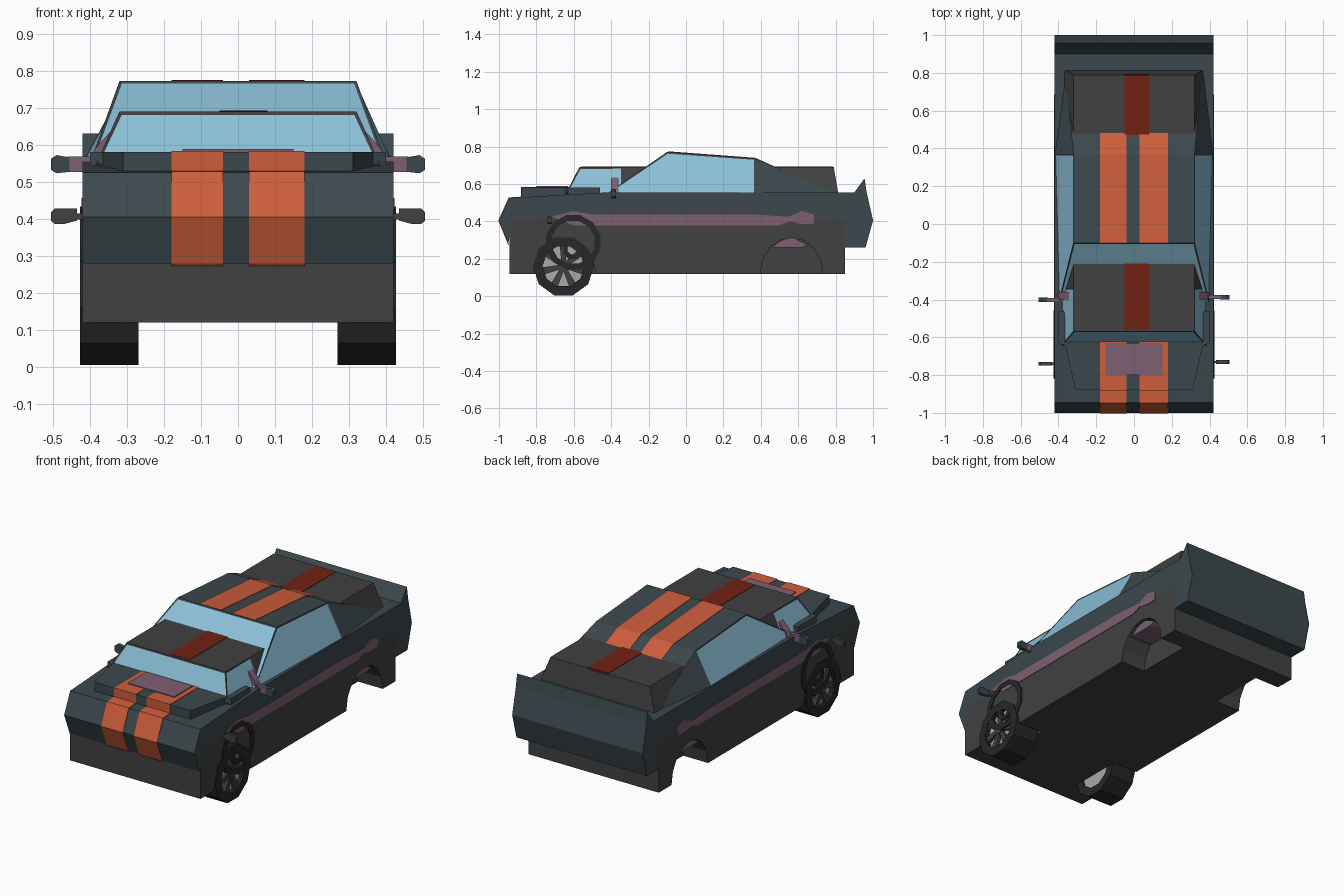
import bpy, bmesh
from math import sin, cos, pi

if "Cube" in bpy.data.objects:
    bpy.data.objects.remove(bpy.data.objects["Cube"])

def mat(name, *c):
    m = bpy.data.materials.new(name)
    m.diffuse_color = (*c, 1)
    m.use_nodes = True
    m.node_tree.nodes["Principled BSDF"].inputs["Base Color"].default_value = m.diffuse_color
    return m

SLATE = mat("slate_paint", .045, .065, .075)
GREY = mat("dark_grey", .052, .052, .052)
BLACK = mat("rubber", .02, .02, .02)
GLASS = mat("glass_blue", .26, .52, .68)
ORANGE = mat("orange", .62, .11, .045)
RED = mat("deep_red", .17, .015, .007)
PURPLE = mat("mauve", .21, .115, .165)
SILVER = mat("silver", .4, .4, .4)

def finish(name, bm, *mats):
    bmesh.ops.recalc_face_normals(bm, faces=bm.faces)
    me = bpy.data.meshes.new(name)
    bm.to_mesh(me)
    bm.free()
    for m in mats:
        me.materials.append(m)
    ob = bpy.data.objects.new(name, me)
    bpy.context.collection.objects.link(ob)
    return ob

def prism(name, pts, lo, hi, axis, m):
    """Extrude a 2D outline along an axis."""
    place = {'x': lambda p, h: (h, p[0], p[1]),
             'y': lambda p, h: (p[0], h, p[1]),
             'z': lambda p, h: (p[0], p[1], h)}[axis]
    bm = bmesh.new()
    a = [bm.verts.new(place(p, lo)) for p in pts]
    b = [bm.verts.new(place(p, hi)) for p in pts]
    bm.faces.new(a)
    bm.faces.new(b[::-1])
    n = len(pts)
    for i in range(n):
        j = (i + 1) % n
        bm.faces.new((a[i], a[j], b[j], b[i]))
    return finish(name, bm, m)

def rect(x0, x1, y0, y1):
    return [(x0, y0), (x1, y0), (x1, y1), (x0, y1)]

def circle(cy, cz, r, n):
    return [(cy + r * cos(-pi / 2 + pi / n + 2 * pi * i / n),
             cz + r * sin(-pi / 2 + pi / n + 2 * pi * i / n)) for i in range(n)]

def ring(name, cy, cz, r_in, r_out, x0, x1, n, m):
    """Flat-sided ring around the x axis."""
    bm = bmesh.new()
    loops = [[bm.verts.new((x, *p)) for p in circle(cy, cz, r, n)]
             for x, r in ((x0, r_in), (x0, r_out), (x1, r_out), (x1, r_in))]
    for k in range(4):
        a, b = loops[k], loops[(k + 1) % 4]
        for i in range(n):
            j = (i + 1) % n
            bm.faces.new((a[i], a[j], b[j], b[i]))
    return finish(name, bm, m)

def cabin(name, sections, paint, frame):
    """Loft of (y, x, z) bottom and top pairs; first bay is glazed."""
    bm = bmesh.new()
    rows = []
    for (yb, xb, zb), (yt, xt, zt) in sections:
        rows.append([bm.verts.new(c) for c in
                     ((-xb, yb, zb), (-xt, yt, zt), (xt, yt, zt), (xb, yb, zb))])
    glass = [bm.faces.new(rows[0])]
    bm.faces.new(rows[-1][::-1])
    for k, (a, b) in enumerate(zip(rows, rows[1:])):
        for i in range(4):
            j = (i + 1) % 4
            f = bm.faces.new((a[i], b[i], b[j], a[j]))
            if k == 0 and i in (0, 2):
                glass.append(f)
    bmesh.ops.recalc_face_normals(bm, faces=bm.faces)
    bmesh.ops.inset_individual(bm, faces=glass, thickness=frame, depth=-.003)
    for f in glass:
        f.material_index = 1
    return finish(name, bm, paint, GLASS)

def stripe(name, pts, x0, x1, m):
    inner = [(y + .008, z - .008) for y, z in reversed(pts)]
    return prism(name, pts + inner, x0, x1, 'x', m)

# Painted upper body with nose, tail and kicked-up spoiler
prism("upper_body", [(-.95, .28), (-1, .405), (-.945, .525), (-.42, .555), (.9, .555),
                     (.955, .63), (.965, .56), (1, .405), (.96, .26), (.85, .26),
                     (.85, .41), (-.93, .41)], -.42, .42, 'x', SLATE)

# Main cabin, and the lower cabin that passes through it
cabin("main_cabin", [((-.42, .40, .55), (-.1, .32, .772)),
                     ((.37, .42, .55), (.37, .32, .737)),
                     ((.79, .37, .55), (.785, .36, .556))], SLATE, .01)
cabin("inner_cabin", [((-.645, .385, .545), (-.57, .32, .69)),
                      ((-.34, .385, .545), (-.34, .32, .69)),
                      ((.815, .37, .545), (.79, .32, .69))], GREY, .011)

# Raised hood and mauve panel
prism("raised_hood", [(-.31, -.88), (.31, -.88), (.37, -.62), (-.37, -.62)], .52, .58, 'z', SLATE)
prism("hood_panel", rect(-.15, .15, -.8, -.63), .57, .588, 'z', PURPLE)

# Racing stripes
for i, (a, b) in enumerate(((-.18, -.04), (.03, .18))):
    stripe(f"nose_stripe_{i}", [(-.953, .28), (-1.003, .405), (-.948, .528), (-.87, .533)], a, b, ORANGE)
    stripe(f"hood_stripe_{i}", [(-.883, .53), (-.883, .583), (-.62, .583)], a, b, ORANGE)
    stripe(f"roof_stripe_{i}", [(-.1, .775), (.37, .74), (.49, .686)], a, b, ORANGE)
stripe("red_stripe", [(-.56, .693), (.785, .693)], -.05, .08, RED)

# Lower body: centre floor plus a skirt each side with wheel arches
prism("floor_block", rect(-.945, .85, .12, .41), -.26, .26, 'x', GREY)
skirt = [(-.945, .41), (-.945, .12)]
for cy in (-.65, .565):
    skirt += [(cy - .168 * cos(t * pi / 8), .12 + .192 * sin(t * pi / 8)) for t in range(9)]
skirt += [(.85, .12), (.85, .41)]

belt = [(-.72, .425), (-.6, .455), (-.5, .437), (.36, .437), (.55, .425), (.62, .456),
        (.685, .437), (.685, .388), (.62, .385), (.55, .4), (.5, .378), (-.6, .378)]
lens = [(.46, .26), (.5, .295), (.57, .315), (.65, .275), (.62, .26)]

for s, side in ((-1, "left"), (1, "right")):
    mx = lambda pts: [(s * x, z) for x, z in pts]
    prism(side + "_skirt", skirt, s * .26, s * .42, 'x', GREY)
    prism(side + "_belt_trim", belt, s * .40, s * .423, 'x', PURPLE)
    prism(side + "_arch_liner", lens, s * .25, s * .40, 'x', PURPLE)
    prism(side + "_hood_wing", mx([(.35, -.65), (.40, -.63), (.40, -.46), (.37, -.46)]),
          .53, .58, 'z', SLATE)
    prism(side + "_pillar_trim", mx([(.37, .55), (.345, .635), (.385, .59), (.405, .55)]),
          -.40, -.36, 'y', PURPLE)

    # Door mirror and lower fender mirror
    y = -.385 if s > 0 else -.40
    prism(side + "_mirror_arm", mx(rect(.39, .46, .527, .568)), y - .012, y + .008, 'y', PURPLE)
    cap = [(.455, .527), (.49, .523), (.505, .532), (.505, .562), (.49, .572), (.455, .566)]
    prism(side + "_mirror", mx(cap), y - .014, y + .01, 'y', SLATE)
    y = -.73 if s > 0 else -.74
    prism(side + "_fender_mirror_arm", mx(rect(.41, .44, .398, .415)), y - .006, y + .006, 'y', GREY)
    cap = [(.435, .395), (.47, .386), (.495, .386), (.505, .395), (.505, .418), (.495, .428), (.435, .428)]
    prism(side + "_fender_mirror", mx(cap), y - .01, y + .01, 'y', GREY)

    # Front wheel: tyre, recessed silver disc, spokes and hub
    cy, cz = -.655, .16
    ring(side + "_tyre", cy, cz, .112, .163, s * .268, s * .427, 10, BLACK)
    prism(side + "_rim", circle(cy, cz, .115, 10), s * .275, s * .40, 'x', SILVER)
    prism(side + "_hub", circle(cy, cz, .032, 10), s * .39, s * .423, 'x', GREY)
    for k in range(7):
        a = pi / 2 + 2 * pi * k / 7
        c, d = cos(a), sin(a)
        spoke = [(cy + c * r - d * w, cz + d * r + c * w)
                 for r, w in ((.015, -.011), (.117, -.02), (.117, .02), (.015, .011))]
        prism(f"{side}_spoke_{k}", spoke, s * .39, s * .418, 'x', GREY)

    # Offset arch ring with a small boss
    ring(side + "_arch_ring", -.603, .288, .118, .15, s * .405, s * .426, 12, BLACK)
    ring(side + "_arch_boss", -.605, .25, .03, .055, s * .405, s * .426, 8, BLACK)
